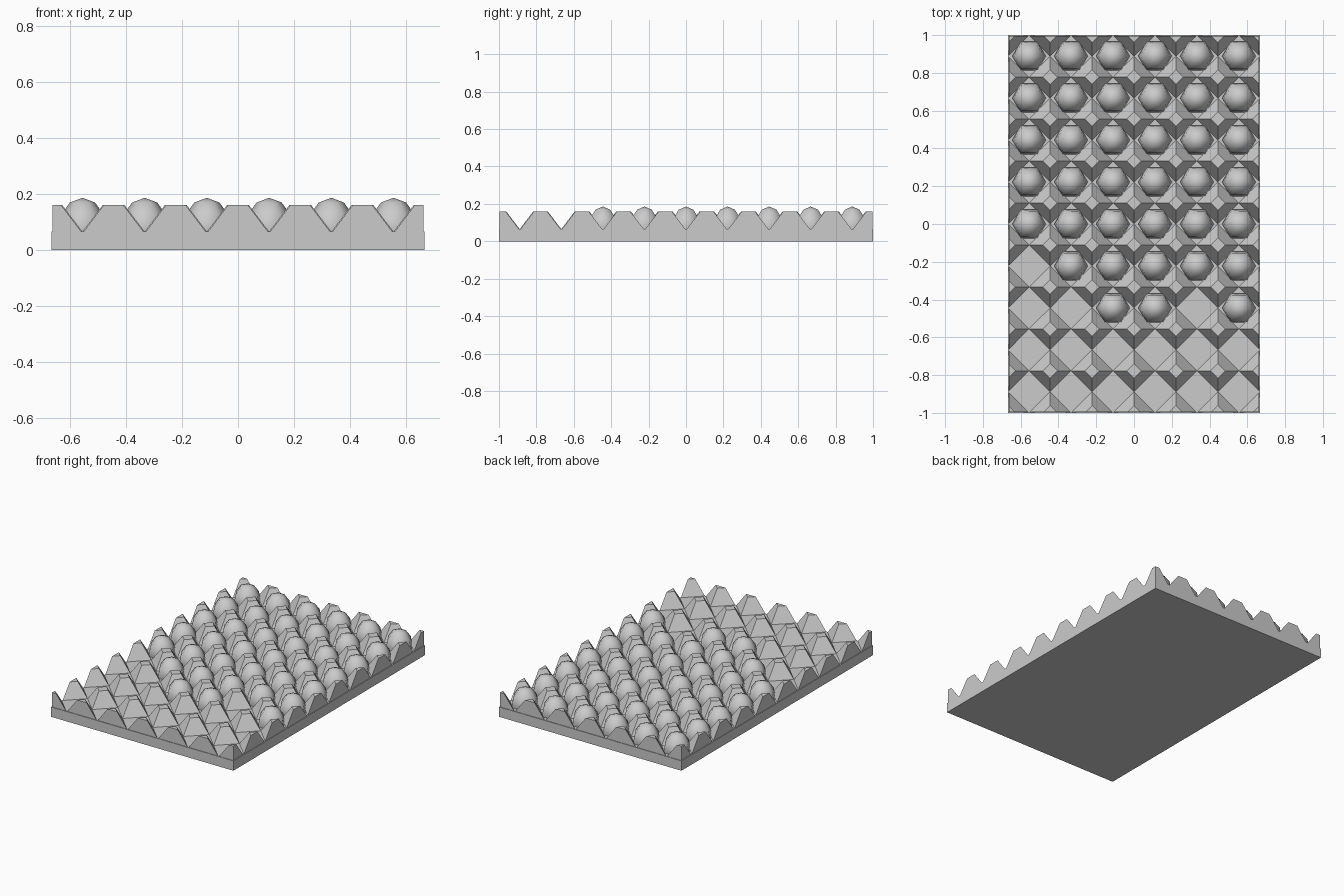
import bpy, bmesh
from mathutils import Matrix, Vector

if "Cube" in bpy.data.objects:
    bpy.data.objects.remove(bpy.data.objects["Cube"], do_unlink=True)

COLS, ROWS = 6, 9
PITCH = 2 / ROWS
HALF_X, HALF_Y = COLS * PITCH / 2, ROWS * PITCH / 2
FLOOR, PEAK = 0.065, 0.16
INSET = 0.004

grey = bpy.data.materials.new("pulp grey")
grey.use_nodes = True
grey.diffuse_color = (0.6, 0.6, 0.6, 1)
grey.node_tree.nodes["Principled BSDF"].inputs["Base Color"].default_value = grey.diffuse_color


def finish(name, bm, smooth=False):
    bmesh.ops.recalc_face_normals(bm, faces=bm.faces)
    for face in bm.faces:
        face.smooth = smooth
    mesh = bpy.data.meshes.new(name)
    bm.to_mesh(mesh)
    bm.free()
    mesh.materials.append(grey)
    obj = bpy.data.objects.new(name, mesh)
    bpy.context.collection.objects.link(obj)
    return obj


def trim(bm, point, normal):
    """Cut away everything beyond a plane and close the cut."""
    geom = bm.verts[:] + bm.edges[:] + bm.faces[:]
    bmesh.ops.bisect_plane(bm, geom=geom, plane_co=point, plane_no=normal, clear_outer=True)
    rim = [e for e in bm.edges if e.is_boundary]
    if rim:
        bmesh.ops.holes_fill(bm, edges=rim)


# Base slab, whose top is the floor of the pockets
bm = bmesh.new()
bmesh.ops.create_cube(bm, size=1, matrix=Matrix.Translation((0, 0, FLOOR / 2))
                      @ Matrix.Diagonal((2 * HALF_X, 2 * HALF_Y, FLOOR, 1)))
finish("tray_base", bm)

# Flat-topped four-sided peaks on the cell corners, trimmed at the tray edge
bm = bmesh.new()
for i in range(COLS + 1):
    for j in range(ROWS + 1):
        place = Matrix.Translation((i * PITCH - HALF_X, j * PITCH - HALF_Y, (FLOOR + PEAK) / 2))
        bmesh.ops.create_cone(bm, cap_ends=True, segments=4, radius1=PITCH / 2,
                              radius2=0.039, depth=PEAK - FLOOR, matrix=place)
for side in (-1, 1):
    trim(bm, Vector((side * (HALF_X - INSET), 0, 0)), Vector((side, 0, 0)))
    trim(bm, Vector((0, side * (HALF_Y - INSET), 0)), Vector((0, side, 0)))
finish("tray_peaks", bm)

# Six-sided eggs in the filled pockets, listed from the front row to the back
filled = {2: (2, 3, 5), 3: range(1, COLS)}
for j in range(2, ROWS):
    for i in filled.get(j, range(COLS)):
        bm = bmesh.new()
        centre = ((i + 0.5) * PITCH - HALF_X, (j + 0.5) * PITCH - HALF_Y, 0.06)
        bmesh.ops.create_uvsphere(bm, u_segments=6, v_segments=6, radius=1,
                                  matrix=Matrix.Rotation(1.5708, 4, "Z"))
        # The underside is flattened so that it stays inside the slab
        for v in bm.verts:
            v.co.z *= 0.126 if v.co.z > 0 else 0.04
            v.co.x *= 0.09
            v.co.y *= 0.09
        bmesh.ops.translate(bm, verts=bm.verts, vec=centre)
        finish(f"egg_{j}_{i}", bm, smooth=True)
